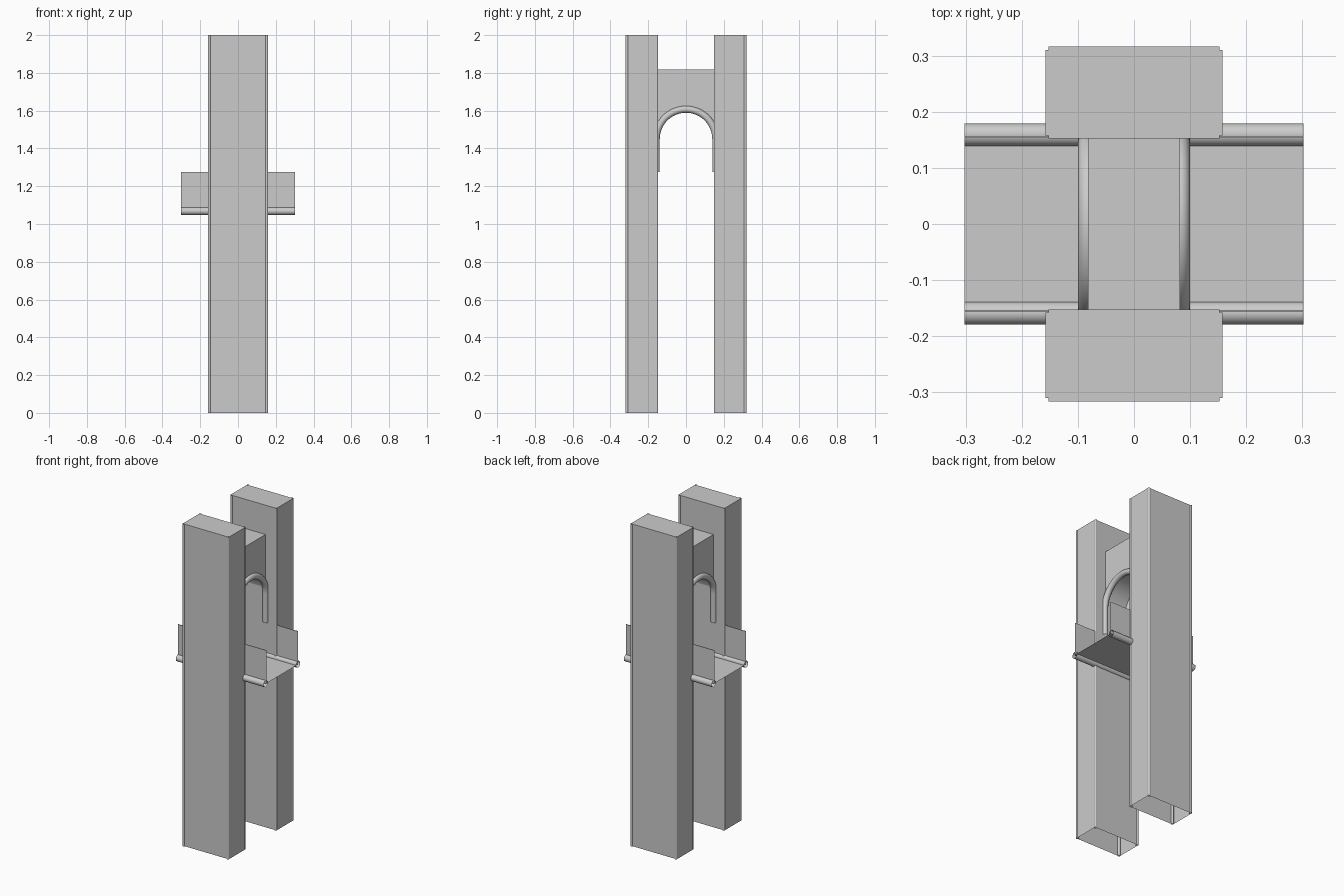
import bpy
import math

cube = bpy.data.objects.get("Cube")
if cube:
    bpy.data.objects.remove(cube, do_unlink=True)

grey = bpy.data.materials.new("stone_grey")
grey.use_nodes = True
grey.diffuse_color = (0.6, 0.6, 0.6, 1)
grey.node_tree.nodes["Principled BSDF"].inputs["Base Color"].default_value = grey.diffuse_color


def add_mesh(name, verts, faces, smooth=False):
    mesh = bpy.data.meshes.new(name)
    mesh.from_pydata(verts, [], faces)
    mesh.materials.append(grey)
    obj = bpy.data.objects.new(name, mesh)
    bpy.context.collection.objects.link(obj)
    if smooth:
        for poly in mesh.polygons:
            poly.use_smooth = True
    return obj


def loft(name, rings, closed=True, cap_start=False, cap_end=False, smooth=False):
    """Skin a list of rings that all have the same number of points."""
    n = len(rings[0])
    verts = [p for ring in rings for p in ring]
    faces = []
    for r in range(len(rings) - 1):
        for i in range(n if closed else n - 1):
            j = (i + 1) % n
            faces.append((r * n + i, r * n + j, (r + 1) * n + j, (r + 1) * n + i))
    if cap_start:
        faces.append(tuple(reversed(range(n))))
    if cap_end:
        faces.append(tuple(range(len(verts) - n, len(verts))))
    return add_mesh(name, verts, faces, smooth)


def circle(radius, count):
    return [(radius * math.cos(a), radius * math.sin(a))
            for a in (2 * math.pi * i / count for i in range(count))]


HEIGHT, HALF_W, INNER, OUTER = 2.0, 0.158, 0.152, 0.316
NOTCH = 0.006
DECK_X, DECK_Z, RAIL_Y = 0.302, 1.068, 0.159
SPRING, ARCH_R, ROLL, LEG_END = 1.45, 0.157, 0.018, 1.275
BLOCK_X, BLOCK_TOP = 0.082, 1.818

# Tower plan with a small square notch at every corner
mid, half_d = (INNER + OUTER) / 2, (OUTER - INNER) / 2
plan = []
for sx, sy in ((1, 1), (-1, 1), (-1, -1), (1, -1)):
    w, d = HALF_W, half_d
    corner = [(w, d - NOTCH), (w - NOTCH, d - NOTCH), (w - NOTCH, d)]
    if sx * sy < 0:
        corner.reverse()
    plan += [(sx * x, sy * y) for x, y in corner]

for side, label in ((-1, "front"), (1, "back")):
    # Hollow tower, open underneath
    loft(f"{label}_tower",
         [[(x, side * mid + y, z) for x, y in plan] for z in (0, HEIGHT)], cap_end=True)

    # Slim open tubes on the tower corners
    for sx in (-1, 1):
        for y in (INNER + 0.003, OUTER - 0.003):
            loft(f"{label}_corner_tube",
                 [[(sx * 0.152 + u, side * y + v, z) for u, v in circle(0.008, 16)]
                  for z in (0, HEIGHT)], smooth=True)

    # Round rail along the deck edge
    loft(f"{label}_deck_rail",
         [[(x, side * RAIL_Y + u, DECK_Z + v) for u, v in circle(0.02, 24)]
          for x in (-DECK_X, DECK_X)], smooth=True)

    # Thin parapet standing on the rail
    wall = [(0.153, DECK_Z), (0.153, LEG_END), (0.157, LEG_END), (0.157, DECK_Z)]
    loft(f"{label}_parapet",
         [[(x, side * y, z) for y, z in wall] for x in (-DECK_X, DECK_X)], closed=False)

# Deck sheet between the rails
add_mesh("deck", [(sx * DECK_X, sy * RAIL_Y, DECK_Z)
                  for sx, sy in ((-1, -1), (1, -1), (1, 1), (-1, 1))], [(0, 1, 2, 3)])

# Block between the towers with an arched underside
reach = math.acos(INNER / ARCH_R)
arc = [reach + (math.pi - 2 * reach) * i / 32 for i in range(33)]
soffit = [(ARCH_R * math.cos(a), SPRING + ARCH_R * math.sin(a)) for a in arc]
profile = soffit + [(-INNER, BLOCK_TOP), (INNER, BLOCK_TOP)]
block = loft("arch_block",
             [[(x, y, z) for y, z in profile] for x in (-BLOCK_X, BLOCK_X)],
             cap_start=True, cap_end=True)
for poly in block.data.polygons:
    poly.use_smooth = poly.normal.z < -0.1 or (len(poly.vertices) == 4 and poly.center.z < 1.6)
bpy.context.view_layer.objects.active = block
block.select_set(True)
bpy.ops.object.shade_smooth_by_angle(angle=math.radians(30))

# Round moulding around the arch on both faces, with straight legs
path = [(ARCH_R, LEG_END, 0)]
path += [(ARCH_R * math.cos(a), SPRING + ARCH_R * math.sin(a), a)
         for a in (math.pi * i / 40 for i in range(41))]
path.append((-ARCH_R, LEG_END, math.pi))
for sx, label in ((-1, "right"), (1, "left")):
    loft(f"{label}_arch_moulding",
         [[(sx * BLOCK_X + u, y + v * math.cos(a), z + v * math.sin(a))
           for u, v in circle(ROLL, 20)] for y, z, a in path], smooth=True)
